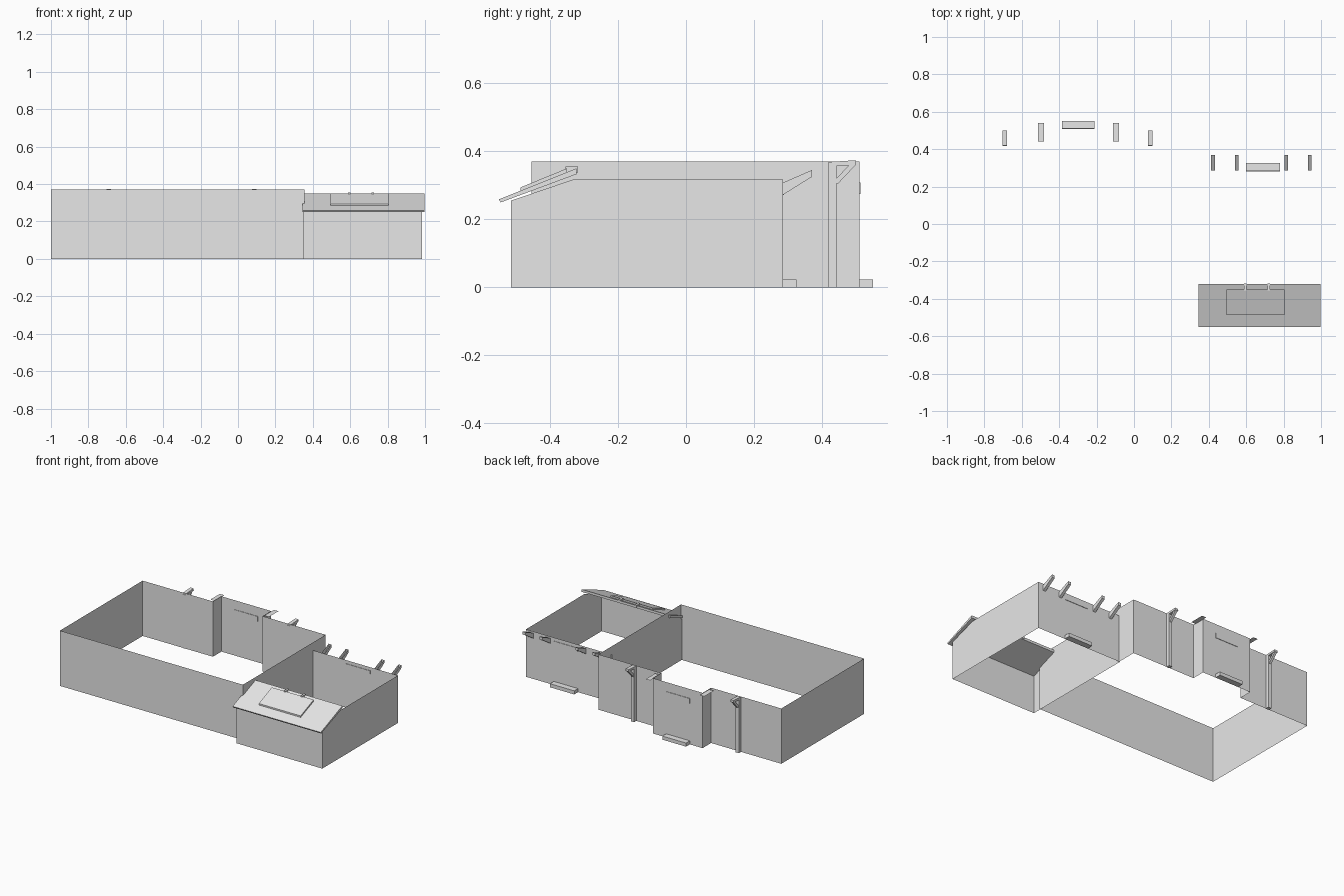
import bpy
import bmesh
from mathutils import Vector

cube = bpy.data.objects.get("Cube")
if cube:
    bpy.data.objects.remove(cube, do_unlink=True)

grey = bpy.data.materials.new("plain_grey")
grey.use_nodes = True
grey.diffuse_color = (0.8, 0.8, 0.8, 1)
grey.node_tree.nodes["Principled BSDF"].inputs["Base Color"].default_value = (0.8, 0.8, 0.8, 1)


def finish(name, bm):
    mesh = bpy.data.meshes.new(name)
    bm.to_mesh(mesh)
    bm.free()
    mesh.materials.append(grey)
    obj = bpy.data.objects.new(name, mesh)
    bpy.context.collection.objects.link(obj)
    return obj


def sheet_walls(name, plan, height, closed=True):
    """Paper-thin walls following a plan outline; height may be a function of y."""
    top = height if callable(height) else (lambda y: height)
    bm = bmesh.new()
    ends = plan[1:] + plan[:1] if closed else plan[1:]
    for a, b in zip(plan, ends):
        bm.faces.new([bm.verts.new(p) for p in (
            (*a, 0), (*b, 0), (*b, top(b[1])), (*a, top(a[1])))])
    bmesh.ops.remove_doubles(bm, verts=bm.verts, dist=0.0001)
    return finish(name, bm)


def prism(name, x0, x1, profile, skip=()):
    """Extrude a (y, z) profile along x; skipped profile edges stay open."""
    bm = bmesh.new()
    left = [bm.verts.new((x0, y, z)) for y, z in profile]
    right = [bm.verts.new((x1, y, z)) for y, z in profile]
    bm.faces.new(left)
    bm.faces.new(right[::-1])
    n = len(profile)
    for i in range(n):
        if i not in skip:
            j = (i + 1) % n
            bm.faces.new((left[i], right[i], right[j], left[j]))
    bmesh.ops.recalc_face_normals(bm, faces=bm.faces)
    return finish(name, bm)


def box(name, x0, x1, y0, y1, z0, z1):
    return prism(name, x0, x1, [(y0, z0), (y1, z0), (y1, z1), (y0, z1)])


def bar(name, x, half, start, end, thick):
    """Slanted bar of square-cut section between two (y, z) points."""
    a, b = Vector(start), Vector(end)
    d = (b - a).normalized()
    n = Vector((-d.y, d.x)) * thick / 2
    return prism(name, x - half, x + half, [a - n, b - n, b + n, a + n])


# Main hall, with a bay projecting at the back
BACK, BAY, TALL = 0.42, 0.51, 0.37
BAY_L, BAY_R = -0.48, -0.112
sheet_walls("main_walls", [
    (-1, -0.455), (0.355, -0.455), (0.355, BACK), (BAY_R, BACK), (BAY_R, BAY),
    (BAY_L, BAY), (BAY_L, BACK), (-1, BACK)], TALL)

# Side wing: side walls slope down to a low front
FRONT, KNEE, REAR, LOW, EAVE = -0.515, -0.33, 0.285, 0.255, 0.318
sheet_walls("wing_walls", [
    (0.35, FRONT), (0.985, FRONT), (0.985, KNEE), (0.985, REAR),
    (0.35, REAR), (0.35, KNEE)], lambda y: LOW if y == FRONT else EAVE)

# Wing porch roof, raised panel and small ridge pegs
prism("wing_roof", 0.345, 0.998, [
    (-0.545, 0.25), (-0.322, 0.333), (-0.322, 0.35), (-0.55, 0.259)])
prism("roof_panel", 0.495, 0.805, [
    (-0.487, 0.283), (-0.35, 0.337), (-0.35, 0.35), (-0.487, 0.294)])
for x in (0.595, 0.72):
    box("ridge_peg", x - 0.007, x + 0.007, -0.355, -0.318, 0.338, 0.355)

# Sills and lintel plates on the back walls
for name, x0, x1, y, z0, z1 in (("bay", -0.385, -0.21, BAY, 0.275, 0.308),
                                ("wing", 0.6, 0.78, REAR, 0.272, 0.295)):
    box(name + "_sill", x0, x1, y, y + 0.04, 0, 0.024)
    box(name + "_lintel", x0, x1, y - 0.003, y + 0.003, z0, z1)

# Flat caps beside the bay
for x in (BAY_L - 0.033, BAY_R):
    bm = bmesh.new()
    bm.faces.new([bm.verts.new(p) for p in (
        (x, 0.44, 0.366), (x + 0.033, 0.44, 0.366),
        (x + 0.033, 0.54, 0.366), (x, 0.54, 0.366))])
    finish("bay_cap", bm)

# Posts with a top beam and a diagonal brace
for x in (-0.69, 0.086):
    box("brace_post", x - 0.012, x + 0.012, BACK - 0.002, 0.443, 0, 0.36)
    bar("brace_beam", x, 0.012, (BACK, 0.362), (0.5, 0.367), 0.014)
    bar("brace_strut", x, 0.008, (0.44, 0.308), (0.494, 0.365), 0.014)

# Open-topped rafter tails behind the wing
for x in (0.423, 0.55, 0.814, 0.94):
    prism("rafter_tail", x - 0.01, x + 0.01, [
        (REAR, 0.272), (0.37, 0.325), (0.37, 0.345), (REAR, 0.308)], skip=(2,))
